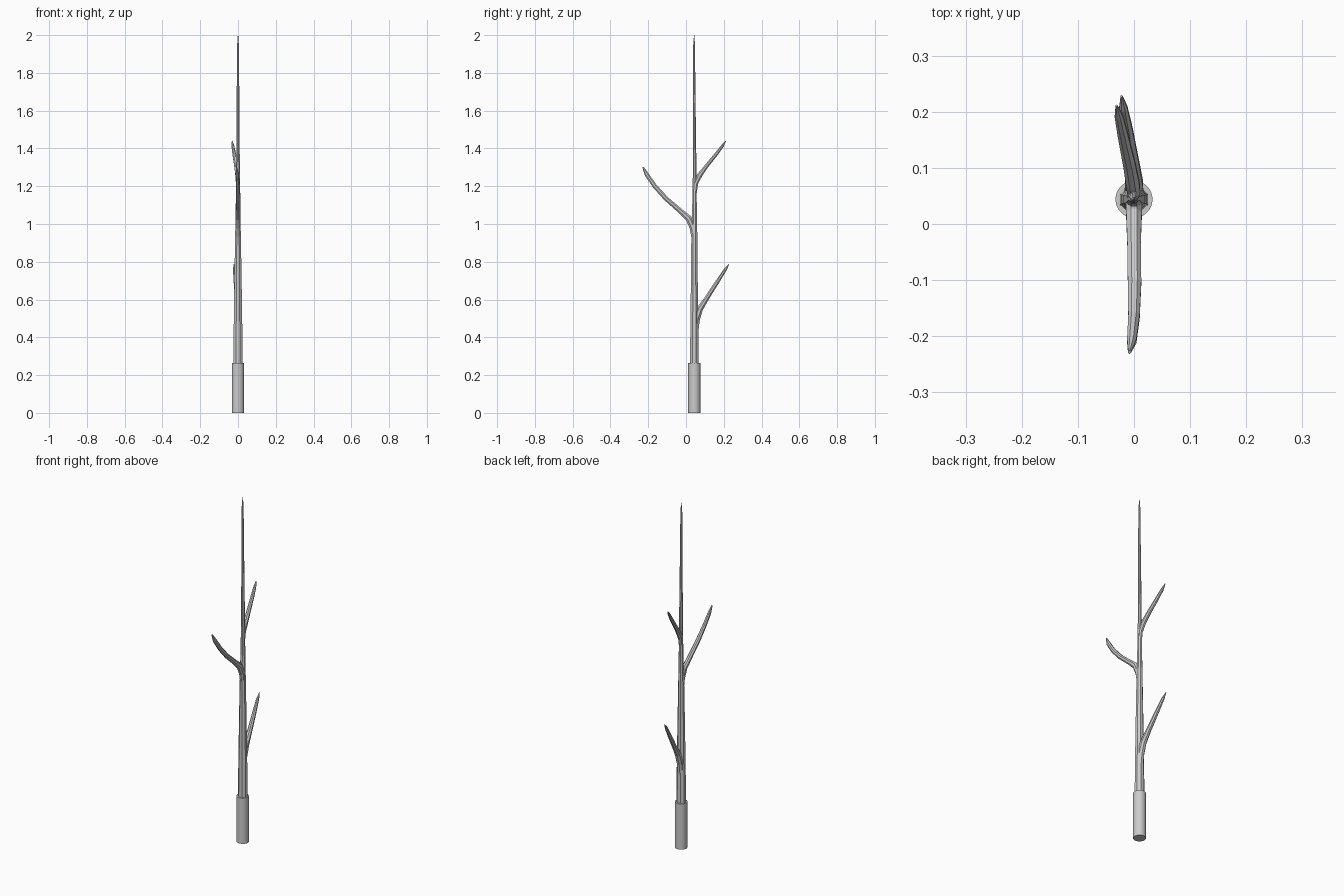
import bpy, bmesh, math
from mathutils import Vector


def tube(name, rings, sides):
    """Skin rings of (x, y, z, radius across x, radius in depth) that follow a path."""
    bm = bmesh.new()
    pts = [Vector(r[:3]) for r in rings]
    loops = []
    for i, r in enumerate(rings):
        t = (pts[min(i + 1, len(pts) - 1)] - pts[max(i - 1, 0)]).normalized()
        n = t.cross(Vector((1, 0, 0))).normalized()
        s = n.cross(t)
        loops.append([bm.verts.new(pts[i] + s * r[3] * math.cos(a) + n * r[4] * math.sin(a))
                      for a in (2 * math.pi * (k + 0.5) / sides for k in range(sides))])
    for a, b in zip(loops, loops[1:]):
        for k in range(sides):
            j = (k + 1) % sides
            bm.faces.new((a[k], a[j], b[j], b[k]))
    bm.faces.new(loops[0])
    bm.faces.new(loops[-1])
    bmesh.ops.recalc_face_normals(bm, faces=bm.faces)
    mesh = bpy.data.meshes.new(name)
    bm.to_mesh(mesh)
    bm.free()
    obj = bpy.data.objects.new(name, mesh)
    bpy.context.collection.objects.link(obj)
    return obj


# Grip sleeve at the foot
bpy.ops.mesh.primitive_cylinder_add(vertices=32, radius=0.033, depth=0.265,
                                    location=(0, 0.044, 0.1325))
bpy.context.object.name = "grip"
bpy.ops.object.shade_smooth_by_angle()

# Long tapering stem
stem = tube("stem", [
    (0, 0.044, 0.255, 0.027, 0.025), (0, 0.044, 0.50, 0.024, 0.022),
    (0, 0.044, 0.75, 0.020, 0.019), (0, 0.044, 0.95, 0.016, 0.017),
    (0, 0.045, 1.10, 0.013, 0.013), (0, 0.046, 1.25, 0.011, 0.011),
    (0, 0.045, 1.50, 0.009, 0.008), (0, 0.043, 1.75, 0.007, 0.007),
    (0, 0.043, 1.95, 0.005, 0.005), (0, 0.043, 2.00, 0.001, 0.001)], 8)

# Side branches, each starting inside the stem and flaring out of it
branches = [
    tube("lower_branch", [
        (0, 0.045, 0.38, 0.018, 0.016), (0, 0.053, 0.49, 0.018, 0.021),
        (0, 0.073, 0.55, 0.017, 0.018), (-0.004, 0.110, 0.607, 0.014, 0.013),
        (-0.013, 0.170, 0.70, 0.011, 0.011), (-0.019, 0.207, 0.758, 0.008, 0.009),
        (-0.022, 0.228, 0.787, 0.002, 0.002)], 8),
    tube("middle_branch", [
        (0, 0.044, 0.91, 0.013, 0.013), (0, 0.036, 0.98, 0.015, 0.018),
        (0, 0.014, 1.03, 0.015, 0.018), (0, -0.035, 1.073, 0.013, 0.014),
        (0.001, -0.105, 1.134, 0.013, 0.013), (0, -0.165, 1.20, 0.011, 0.013),
        (-0.004, -0.208, 1.262, 0.009, 0.012), (-0.008, -0.228, 1.302, 0.003, 0.004)], 8),
    tube("upper_branch", [
        (0, 0.046, 1.14, 0.009, 0.008), (0, 0.051, 1.215, 0.012, 0.014),
        (-0.002, 0.072, 1.258, 0.013, 0.015), (-0.008, 0.105, 1.302, 0.012, 0.011),
        (-0.020, 0.160, 1.37, 0.010, 0.010), (-0.027, 0.192, 1.412, 0.008, 0.008),
        (-0.031, 0.211, 1.440, 0.002, 0.002)], 8)]

# Merge the branches into one continuous stem
bpy.context.view_layer.objects.active = stem
for b in branches:
    mod = stem.modifiers.new(b.name, 'BOOLEAN')
    mod.operation = 'UNION'
    mod.solver = 'EXACT'
    mod.object = b
    bpy.ops.object.modifier_apply(modifier=mod.name)
    bpy.data.objects.remove(b)
